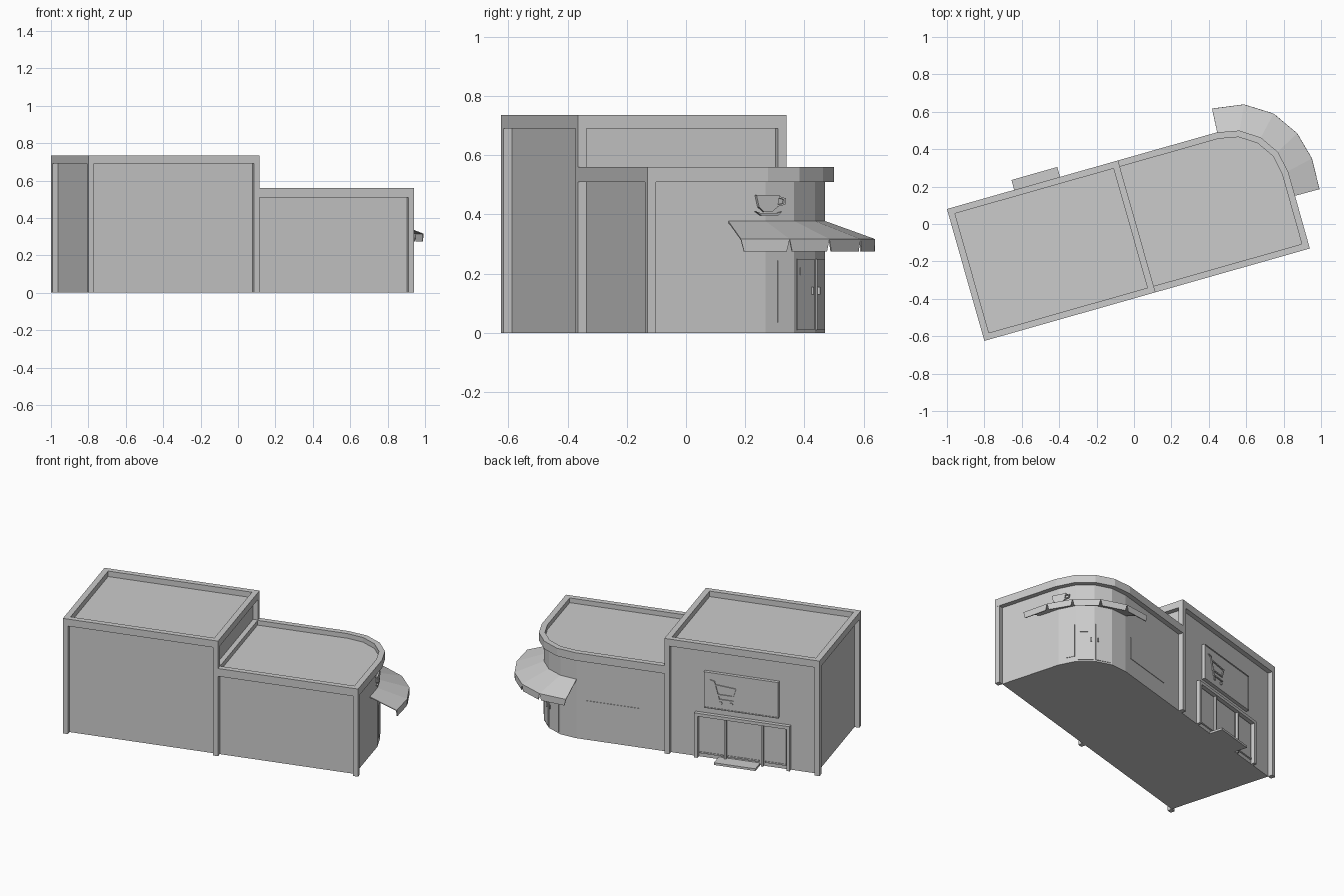
import bpy, bmesh, math
from mathutils import Vector, Matrix

cube = bpy.data.objects.get("Cube")
if cube:
    bpy.data.objects.remove(cube)

grey = bpy.data.materials.new("plain_grey")
grey.use_nodes = True
grey.diffuse_color = (0.6, 0.6, 0.6, 1)
grey.node_tree.nodes["Principled BSDF"].inputs["Base Color"].default_value = grey.diffuse_color

# The whole building is laid out square, then turned about z
PLACE = Matrix.Translation((-0.8, -0.625, 0)) @ Matrix.Rotation(math.radians(15.85), 4, 'Z')
L, M, D = 1.809, 0.951, 0.733      # full length, divider, depth
W = 0.03                           # wall recess and pillar width
TALL, LOW = 0.735, 0.56
CX, CY, R = 1.5, 0.423, 0.31       # rounded corner


def finish(name, bm):
    bmesh.ops.recalc_face_normals(bm, faces=bm.faces[:])
    mesh = bpy.data.meshes.new(name)
    bm.to_mesh(mesh)
    bm.free()
    obj = bpy.data.objects.new(name, mesh)
    obj.matrix_world = PLACE
    mesh.materials.append(grey)
    bpy.context.collection.objects.link(obj)
    return obj


def loft(name, bottom, top):
    """Closed solid between two matching 3D outlines."""
    bm = bmesh.new()
    a = [bm.verts.new(p) for p in bottom]
    b = [bm.verts.new(p) for p in top]
    bm.faces.new(a)
    bm.faces.new(b)
    for i in range(len(a)):
        j = (i + 1) % len(a)
        bm.faces.new((a[i], a[j], b[j], b[i]))
    return finish(name, bm)


def prism(name, outline, z0, z1):
    return loft(name, [(x, y, z0) for x, y in outline], [(x, y, z1) for x, y in outline])


def rect(x0, x1, y0, y1):
    return [(x0, y0), (x1, y0), (x1, y1), (x0, y1)]


def ring(name, outer, inner, z0, z1):
    """Parapet: a hollow band between two outlines."""
    bm = bmesh.new()
    loops = [[bm.verts.new((x, y, z)) for x, y in pts]
             for pts, z in ((outer, z0), (outer, z1), (inner, z1), (inner, z0))]
    n = len(outer)
    for k in range(4):
        a, b = loops[k], loops[(k + 1) % 4]
        for i in range(n):
            j = (i + 1) % n
            bm.faces.new((a[i], a[j], b[j], b[i]))
    return finish(name, bm)


def corner(r):
    steps = [math.radians(22.5 * k) for k in range(5)]
    return [(CX + r * math.cos(t), CY + r * math.sin(t)) for t in steps]


def low_outline(x0, inset):
    return [(x0, inset), (L - inset, inset)] + corner(R - inset) + [(x0, D - inset)]


class Wall:
    """Places flat relief on a vertical wall: s runs along it, z up."""
    def __init__(self, a, b):
        self.a = Vector(a)
        self.d = (Vector(b) - self.a).normalized()
        self.n = Vector((self.d.y, -self.d.x))

    def shape(self, name, pts, t, t0=-0.004):
        def lift(h):
            return [(*(self.a + self.d * s + self.n * h), z) for s, z in pts]
        return loft(name, lift(t0), lift(t))

    def box(self, name, s0, s1, z0, z1, t):
        return self.shape(name, rect(s0, s1, z0, z1), t)

    def strip(self, name, path, w, t, t0):
        for p, q in zip(path, path[1:]):
            p, q = Vector(p), Vector(q)
            e = (q - p).normalized() * w / 2
            side = Vector((-e.y, e.x))
            self.shape(name, [p - e - side, q + e - side, q + e + side, p - e + side], t, t0)

    def disc(self, name, s, z, r, t, t0):
        pts = [(s + r * math.cos(k * math.pi / 4), z + r * math.sin(k * math.pi / 4)) for k in range(8)]
        self.shape(name, pts, t, t0)


# Tall block: recessed walls, parapet and corner pillars
prism("tall_walls", rect(W, M - W, W, D - W), 0, 0.7)
ring("tall_parapet", rect(0, M, 0, D), rect(0.035, M - 0.035, 0.035, D - 0.035), 0.69, TALL)
for x in (0, M - W):
    for y in (0, D - W):
        prism("tall_pillar", rect(x, x + W, y, y + W), 0, 0.7)

# Low block with the rounded corner
prism("low_walls", low_outline(M - 0.05, W), 0, 0.53)
ring("low_parapet", low_outline(M - W, 0), low_outline(M, 0.035), 0.51, LOW)
prism("low_pillar", rect(L - W, L, 0, W), 0, 0.53)

# Awning round the corner, with a scalloped valance
arc = corner(R - W)
inner = [(L - W, 0.293)] + arc
outer = [(1.943, 0.291), (1.949, 0.46), (1.91, 0.61), (1.818, 0.745), (1.68, 0.835), (1.51, 0.86)]
bm = bmesh.new()
vi = [bm.verts.new((x, y, 0.375)) for x, y in inner]
vo = [bm.verts.new((x, y, 0.315)) for x, y in outer]
for k in range(len(inner) - 1):
    bm.faces.new((vi[k], vi[k + 1], vo[k + 1], vo[k]))
    p, q = vo[k].co, vo[k + 1].co
    drop = Vector((0, 0, -0.04))
    lo = [bm.verts.new(p.lerp(q, f) + drop) for f in (0.06, 0.94)]
    bm.faces.new((vo[k], vo[k + 1], lo[1], lo[0]))
awning = finish("awning", bm)
mod = awning.modifiers.new("thickness", 'SOLIDIFY')
mod.thickness = 0.005
mod.offset = 0

# Corner doors, one leaf on each middle facet
for k, hinge, name in ((1, 0, "right_door"), (2, 1, "left_door")):
    wall = Wall(arc[k], arc[k + 1])
    a, b = (0.012, 0.102) if hinge == 0 else (0.007, 0.097)
    wall.box(name, a, b, 0.01, 0.25, 0.004)
    s = b - 0.012 if hinge == 0 else a + 0.012
    wall.box(name + "_handle", s - 0.003, s + 0.003, 0.13, 0.155, 0.012)
    if hinge == 0:
        wall.box("door_notice", 0.025, 0.07, 0.195, 0.22, 0.007)

# Windows of the low block
side = Wall(arc[0], arc[1])
side.box("corner_window", 0.047, 0.104, 0.035, 0.245, 0.003)
back = Wall((0, D - W), (-1, D - W))
back.box("back_window", -1.45, -1.107, 0.11, 0.25, 0.003)

# Cup and saucer relief
side.shape("cup_bowl", [(-0.038, 0.465), (0.05, 0.465), (0.042, 0.425), (0.022, 0.408),
                        (-0.008, 0.408), (-0.028, 0.425)], 0.009)
side.strip("cup_handle", [(0.05, 0.458), (0.07, 0.452), (0.068, 0.435), (0.045, 0.43)], 0.006, 0.009, -0.004)
side.shape("saucer", [(-0.04, 0.41), (-0.02, 0.397), (0.045, 0.397), (0.06, 0.41), (0.04, 0.404), (-0.02, 0.404)], 0.009)

# Shop entrance: frame, doors and doorstep
back.box("entrance_top", -0.77, -0.185, 0.265, 0.285, 0.025)
for s in (-0.77, -0.205):
    back.box("entrance_post", s, s + 0.02, 0, 0.27, 0.025)
for s in (-0.59, -0.363):
    back.box("entrance_mullion", s, s + 0.012, 0, 0.27, 0.016)
for s0, s1 in ((-0.742, -0.598), (-0.57, -0.378), (-0.342, -0.213)):
    back.box("entrance_pane", s0, s1, 0.025, 0.258, 0.006)
    back.box("pane_rail", s0, s1, 0.025, 0.034, 0.01)
back.box("doorstep", -0.629, -0.374, 0, 0.014, 0.085)

# Sign board with rim and shopping trolley relief
back.box("sign_board", -0.712, -0.257, 0.325, 0.555, 0.018)
for z in (0.325, 0.549):
    back.box("sign_rim", -0.712, -0.257, z, z + 0.006, 0.022)
for s in (-0.712, -0.263):
    back.box("sign_rim", s, s + 0.006, 0.325, 0.555, 0.022)
trolley = ([(-0.67, 0.505), (-0.65, 0.5), (-0.62, 0.39), (-0.535, 0.39)],
           [(-0.645, 0.48), (-0.52, 0.47), (-0.535, 0.42), (-0.63, 0.42)])
for path in trolley:
    back.strip("trolley_frame", path, 0.008, 0.024, 0.016)
for s in (-0.61, -0.545):
    back.disc("trolley_wheel", s, 0.37, 0.01, 0.024, 0.016)
